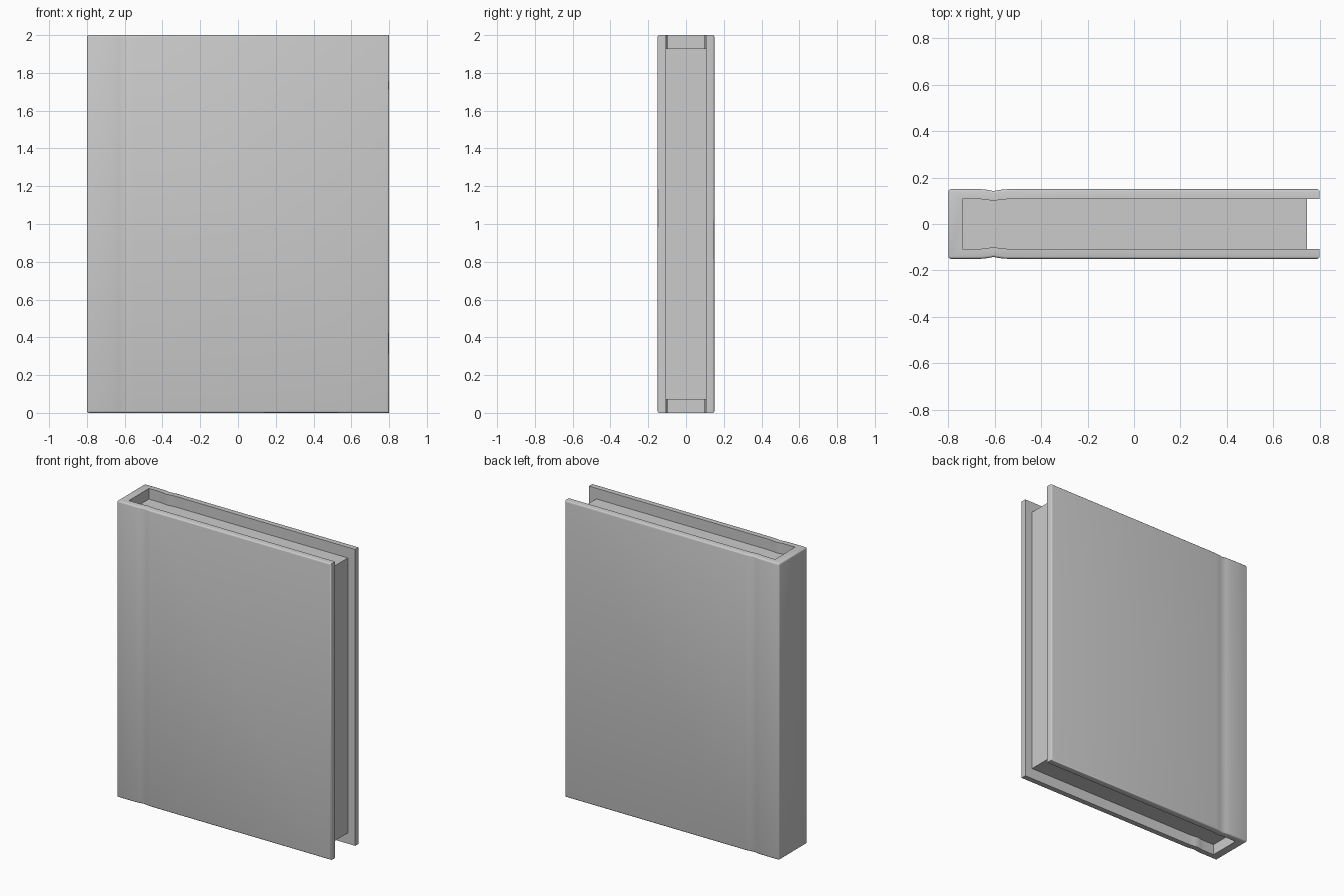
import bpy, bmesh

if "Cube" in bpy.data.objects:
    bpy.data.objects.remove(bpy.data.objects["Cube"])

HEIGHT = 2.0
# hinge groove: (x, inward depth)
HINGE = [(-0.66, 0), (-0.63, 0.003), (-0.605, 0.008), (-0.58, 0.003), (-0.545, 0)]


def side(x0, x1, y):
    """Half profile from spine to fore edge, following the hinge groove."""
    return [(x0, y)] + [(x, y - d) for x, d in HINGE] + [(x1, y)]


def mirror(points):
    return [(x, -y) for x, y in reversed(points)]


def prism(name, profile, z0, z1, rounded=None):
    """Extrude a profile along z and optionally round chosen sharp edges."""
    bm = bmesh.new()
    face = bm.faces.new([bm.verts.new((x, y, z0)) for x, y in profile])
    ext = bmesh.ops.extrude_face_region(bm, geom=[face])
    for v in ext["geom"]:
        if isinstance(v, bmesh.types.BMVert):
            v.co.z = z1
    bmesh.ops.recalc_face_normals(bm, faces=bm.faces)
    if rounded:
        edges = [e for e in bm.edges
                 if all(rounded(v.co) for v in e.verts) and e.calc_face_angle() > 1.0]
        bmesh.ops.bevel(bm, geom=edges, offset=0.01, segments=3, profile=0.5,
                        affect='EDGES', clamp_overlap=True)
    mesh = bpy.data.meshes.new(name)
    bm.to_mesh(mesh)
    bm.free()
    ob = bpy.data.objects.new(name, mesh)
    bpy.context.collection.objects.link(ob)
    bpy.ops.object.select_all(action='DESELECT')
    ob.select_set(True)
    bpy.context.view_layer.objects.active = ob
    bpy.ops.object.shade_smooth_by_angle(angle=0.6)
    return ob


# hard cover: U-shaped profile with a flat spine
outer = side(-0.80, 0.80, 0.15)
inner = side(-0.74, 0.80, 0.107)
prism("cover", outer + inner[::-1] + mirror(inner)[::-1] + mirror(outer),
      0, HEIGHT, rounded=lambda p: abs(p.y) > 0.135 or p.x < -0.79)

# page block: fills the cover, set back at top, bottom and fore edge
pages = side(-0.745, 0.745, 0.109)
prism("pages", pages + mirror(pages), 0.072, 1.928)
